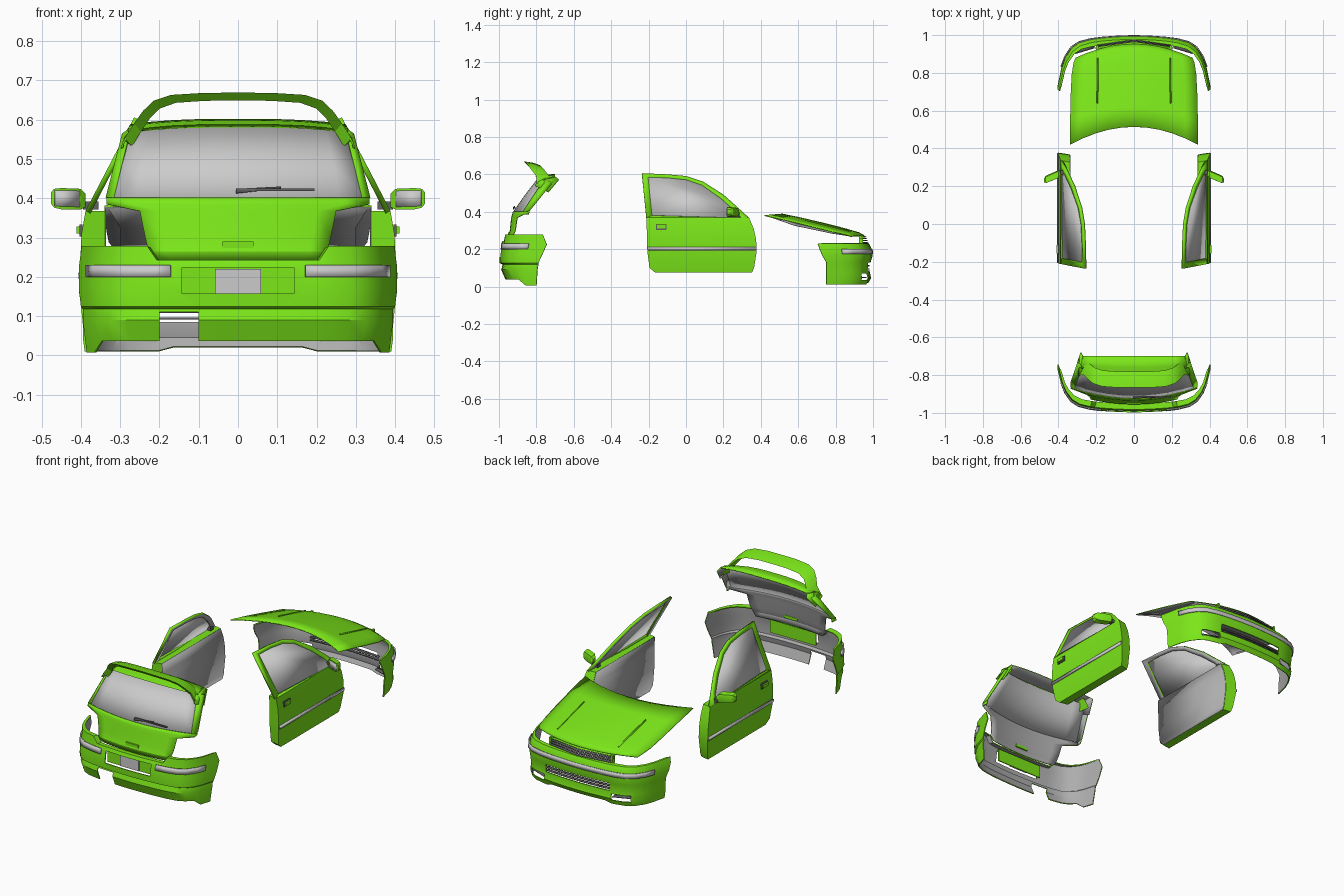
import bpy, bmesh
from mathutils import Vector

if "Cube" in bpy.data.objects:
    bpy.data.objects.remove(bpy.data.objects["Cube"])


def material(name, rgb):
    m = bpy.data.materials.new(name)
    m.diffuse_color = (*rgb, 1)
    m.use_nodes = True
    m.node_tree.nodes["Principled BSDF"].inputs["Base Color"].default_value = m.diffuse_color
    return m


GREEN = material("green_paint", (0.2, 0.8, 0.01))
DARK = material("dark_trim", (0.12, 0.12, 0.12))
INNER = material("inner_grey", (0.42, 0.42, 0.42))
GREY = material("light_grey", (0.6, 0.6, 0.6))


def finish(name, bm, mats, mirror=False, thick=0):
    me = bpy.data.meshes.new(name)
    bm.to_mesh(me)
    bm.free()
    ob = bpy.data.objects.new(name, me)
    bpy.context.collection.objects.link(ob)
    for m in mats:
        me.materials.append(m)
    if thick:
        s = ob.modifiers.new("Solidify", "SOLIDIFY")
        s.thickness, s.offset = thick, -1
        s.material_offset = len(mats) - 1
    if mirror:
        ob.modifiers.new("Mirror", "MIRROR").use_mirror_merge = False
    return ob


def sheet(name, rows, mat=GREEN, out=(0, 0, 1), thick=0.005, mirror=False, ring=False):
    """Skin rows of points; 'out' tells which side is the painted one."""
    bm = bmesh.new()
    vs = [[bm.verts.new(p) for p in r] for r in rows]
    n = len(rows[0])
    for a, b in zip(vs, vs[1:]):
        for i in range(n if ring else n - 1):
            j = (i + 1) % n
            bm.faces.new((a[i], a[j], b[j], b[i]))
    if ring:
        bm.faces.new(vs[0])
        bm.faces.new(vs[-1])
        bmesh.ops.recalc_face_normals(bm, faces=bm.faces)
        thick = 0
    else:
        bm.normal_update()
        if sum(f.normal.dot(Vector(out)) * f.calc_area() for f in bm.faces) < 0:
            bmesh.ops.reverse_faces(bm, faces=bm.faces)
    return finish(name, bm, [mat, INNER] if mat is GREEN else [mat], mirror, thick)


def box(name, x, y, z, mat=GREY, mirror=False):
    bm = bmesh.new()
    bmesh.ops.create_cube(bm, size=1)
    for v in bm.verts:
        v.co = [(r[0] + r[1]) / 2 + c * (r[1] - r[0]) for r, c in zip((x, y, z), v.co)]
    return finish(name, bm, [mat], mirror)


def cut(ob, boxes):
    cutters = []
    for b in boxes:
        c = box("cutter", *b, mat=DARK)
        c.hide_render = True
        m = ob.modifiers.new("Cut", "BOOLEAN")
        m.object, m.operation, m.solver = c, "DIFFERENCE", "EXACT"
        cutters.append(c)
    dg = bpy.context.evaluated_depsgraph_get()
    me = bpy.data.meshes.new_from_object(ob.evaluated_get(dg))
    ob.modifiers.clear()
    ob.data = me
    for c in cutters:
        bpy.data.objects.remove(c)


# Bumper plan: share of half width, share of depth
PLAN = [(0, 1), (.13, .995), (.26, .985), (.42, .965), (.52, .945), (.58, .93),
        (.72, .87), (.82, .76), (.9, .57), (.95, .36), (1, 0)]


def wrap(name, rows, mat=GREEN, lo=0, hi=1, thick=0.006):
    """Rows: z, y at middle, half width, y at ends, extra z beyond a share of width."""
    part = [p for p in PLAN if lo <= p[0] <= hi]
    full = part if lo else [(-a, b) for a, b in part[:0:-1]] + part
    grid = [[(w * a, ye + (ym - ye) * b, z + (dz if abs(a) >= t else 0)) for a, b in full]
            for z, ym, w, ye, dz, t in rows]
    return sheet(name, grid, mat, (0, rows[0][1], 0), thick, mirror=lo > 0)


# Rear bumper with plate recess and exhaust notch
rear = wrap("rear_bumper", [
    (.24, -.95, .385, -.775, .035, .58), (.243, -.982, .398, -.765, .035, .58),
    (.225, -.99, .405, -.745, 0, 1), (.17, -.998, .405, -.77, 0, 1),
    (.125, -.996, .40, -.79, 0, 1), (.118, -.98, .395, -.79, 0, 1),
    (.09, -.988, .395, -.795, 0, 1), (.037, -.965, .385, -.80, -.03, .92)])
cut(rear, [((-.142, .142), (-1.1, -.9), (.158, .224)), ((-.2, -.1), (-1.1, -.9), (-.1, .11))])
box("plate_recess", (-.145, .145), (-.966, -.96), (.155, .227), GREEN)
box("blank_plate", (-.058, .058), (-.975, -.966), (.158, .22))
wrap("rear_bumper_strip", [(.23, -.995, .409, -.755, 0, 1), (.2, -1.0, .409, -.76, 0, 1)],
     GREY, .42, .95)

# Front bumper with air intakes
front = wrap("front_bumper", [
    (.232, .955, .385, .73, 0, 1), (.23, .978, .397, .705, 0, 1), (.2, .994, .405, .715, 0, 1),
    (.165, .998, .405, .73, 0, 1), (.13, .987, .40, .75, 0, 1), (.08, .982, .395, .75, 0, 1),
    (.045, .99, .395, .75, 0, 1), (.02, .975, .39, .75, -.01, .45)])
cut(front, [((-.2, .2), (.9, 1.1), (.085, .128)), ((.21, .31), (.85, 1.1), (.035, .07)),
            ((-.31, -.21), (.85, 1.1), (.035, .07))])
wrap("front_bumper_strip", [(.2, .998, .409, .74, 0, 1), (.174, 1.0, .409, .745, 0, 1)],
     GREY, 0, .95)
for z in (.097, .114):
    wrap("intake_slat", [(z, .965, .41, .75, 0, 1), (z, .98, .41, .75, 0, 1)], DARK, 0, .52)
sheet("side_intake_slat", [[(.21, .93, .052), (.31, .90, .052)],
                           [(.21, .965, .052), (.31, .925, .052)]], DARK, mirror=True)

# Bonnet: outer skin, inner skin, ribs
F = [i / 5 for i in range(-5, 6)]


def crowned(rows, e=2):
    """Rows: half width, y middle, y side, z middle, z side."""
    return [[(w * f, y0 + (y1 - y0) * abs(f) ** e, z0 + (z1 - z0) * abs(f) ** e) for f in F]
            for w, y0, y1, z0, z1 in rows]


sheet("bonnet", crowned([(.34, .515, .42, .39, .382), (.338, .62, .56, .368, .35),
                         (.335, .74, .69, .34, .318), (.33, .85, .79, .312, .293),
                         (.32, .925, .855, .29, .28), (.31, .953, .88, .275, .27)]))
sheet("bonnet_inner", crowned([(.33, .525, .44, .382, .374), (.30, .62, .58, .335, .325),
                               (.30, .85, .78, .285, .283), (.30, .945, .87, .274, .269)]),
      INNER, (0, 0, -1), .003)
sheet("bonnet_crease", [[(.19, .64, .359), (.194, .64, .361), (.198, .64, .356)],
                        [(.187, .88, .298), (.191, .88, .300), (.195, .88, .295)]], mirror=True)

# Grille in the bonnet nose
for i in range(5):
    z, y, w = .272 - i * .011, .955 + i * .004, .205 - i * .004
    sheet("grille_slat", [[(-w, y - .028, z), (0, y, z), (w, y - .028, z)],
                          [(-w, y - .018, z - .005), (0, y + .01, z - .005), (w, y - .018, z - .005)]],
          GREEN if i in (0, 4) else DARK, (0, 1, 1), .003)
box("grille_post", (.188, .2), (.925, .945), (.226, .272), GREEN, True)

# Tailgate lower panel, glass and frame
sheet("tailgate_panel", crowned([(.335, -.925, -.87, .402, .402), (.335, -.93, -.872, .385, .385),
                                 (.25, -.935, -.905, .368, .368), (.236, -.942, -.915, .30, .30),
                                 (.228, -.955, -.93, .265, .265), (.21, -.95, -.93, .24, .24)]),
      out=(0, -1, 0))
sheet("rear_window", crowned([(.28, -.79, -.75, .582, .57), (.302, -.86, -.81, .492, .488),
                              (.322, -.923, -.868, .402, .402)]), GREY, (0, -1, 1))
sheet("tailgate_frame", [[(.275, -.756, .578), (.295, -.735, .565), (.292, -.71, .56)],
                         [(.317, -.872, .402), (.337, -.865, .402), (.335, -.835, .405)]],
      out=(1, -1, 0), mirror=True)
sheet("tailgate_lamp_side", [[(.335, -.87, .402), (.332, -.835, .405)],
                             [(.335, -.872, .385), (.332, -.84, .385)]], out=(1, 0, 0), mirror=True)
box("tailgate_handle", (-.04, .04), (-.953, -.938), (.274, .29), GREEN)
box("wiper_blade", (-.005, .195), (-.922, -.912), (.419, .425), DARK)
sheet("wiper_arm", [[(-.005, -.925, .412), (-.005, -.925, .424)],
                    [(.11, -.918, .425), (.11, -.918, .43)]], DARK, (0, -1, 0))

# Roof edge and spoiler hoop
sheet("roof_edge", crowned([(.275, -.70, -.70, .602, .588), (.278, -.76, -.74, .598, .582),
                            (.28, -.805, -.765, .588, .572), (.28, -.79, -.755, .58, .566)], 3),
      out=(0, -1, 1))
sheet("roof_edge_wing", [[(.272, -.70, .59), (.284, -.68, .572), (.302, -.735, .505)],
                         [(.262, -.775, .575), (.283, -.795, .56), (.295, -.808, .54)]],
      out=(1, -1, 0), mirror=True)
HOOP = [(0, -.866, .669), (.09, -.866, .668), (.17, -.86, .663), (.215, -.845, .648),
        (.242, -.825, .622), (.265, -.80, .59), (.29, -.80, .552)]
hoop = [(-x, y, z) for x, y, z in HOOP[:0:-1]] + HOOP
sheet("spoiler", [[(x, y, z), (x * .99, y + .045, z - .006), (x * .97, y + .085, z - .02),
                   (x * .93, y + .02, z - .02)] for x, y, z in hoop], ring=True)


# Doors
def side_x(z):
    keys = [(.07, .384), (.12, .394), (.2, .402), (.3, .40), (.368, .388), (.61, .262)]
    for (z0, x0), (z1, x1) in zip(keys, keys[1:]):
        if z <= z1:
            return x0 + (x1 - x0) * (z - z0) / (z1 - z0)
    return keys[-1][1]


def on_side(y, z, d=0):
    return (side_x(z) + d, y, z)


DOOR = [(.075, -.165, .353), (.10, -.195, .364), (.19, -.207, .378), (.25, -.208, .375),
        (.31, -.21, .362), (.368, -.212, .337)]
sheet("door_body", [[on_side(a, z), on_side(b, z), (.338, b - .01, z), (.338, a + .01, z)]
                    for z, a, b in DOOR], ring=True, mirror=True)
sheet("door_inner_panel", [[(.336, a + .012, z), (.336, b - .012, z)] for z, a, b in DOOR],
      INNER, (-1, 0, 0), .002, True)
OUTER = [(-.212, .368), (-.236, .606), (-.1, .6), (0, .591), (.09, .562), (.2, .492),
         (.28, .42), (.337, .368)]
GLASS = [(-.182, .38), (-.203, .585), (-.1, .582), (0, .572), (.085, .543), (.185, .473),
         (.25, .415), (.30, .366)]
sheet("door_window_frame", [[on_side(*p) for p in OUTER + OUTER[:1]],
                            [on_side(*p) for p in GLASS + GLASS[:1]]], out=(1, 0, 0),
      thick=.014, mirror=True)
bm = bmesh.new()
bm.faces.new([bm.verts.new(on_side(*p, -.005)) for p in GLASS])
finish("door_window", bm, [GREY], True, .002)
sheet("door_rub_strip", [[on_side(-.206, z, d), on_side(.376, z, d)]
                         for z, d in ((.212, 0), (.21, .006), (.196, .006), (.194, 0))],
      GREY, (1, 0, 0), .002, True)
box("door_handle", (.398, .411), (-.155, -.11), (.31, .328), GREEN, True)
box("door_handle_recess", (.396, .403), (-.16, -.105), (.303, .333), DARK, True)

# Door mirrors
sheet("mirror_shell", [[(x, y - d, z0), (x, y + d * .7, z0 + .004), (x, y + d, (z0 + z1) / 2),
                        (x, y + d * .7, z1 - .004), (x, y - d, z1)]
                       for x, y, d, z0, z1 in ((.388, .272, .012, .378, .412),
                                               (.40, .265, .02, .372, .424),
                                               (.45, .243, .02, .372, .426),
                                               (.468, .236, .018, .376, .424),
                                               (.476, .23, .01, .386, .415))],
      ring=True, mirror=True)
sheet("mirror_glass", [[(.402, .243, .378), (.402, .243, .419)],
                       [(.466, .216, .38), (.466, .216, .42)]], GREY, (0, -1, 0), .002, True)
box("mirror_foot", (.355, .395), (.262, .286), (.372, .392), DARK, True)

# Smooth the panels, keep creases
for ob in bpy.data.objects:
    ob.select_set(True)
bpy.context.view_layer.objects.active = bpy.data.objects["bonnet"]
bpy.ops.object.shade_smooth_by_angle(angle=0.5)
